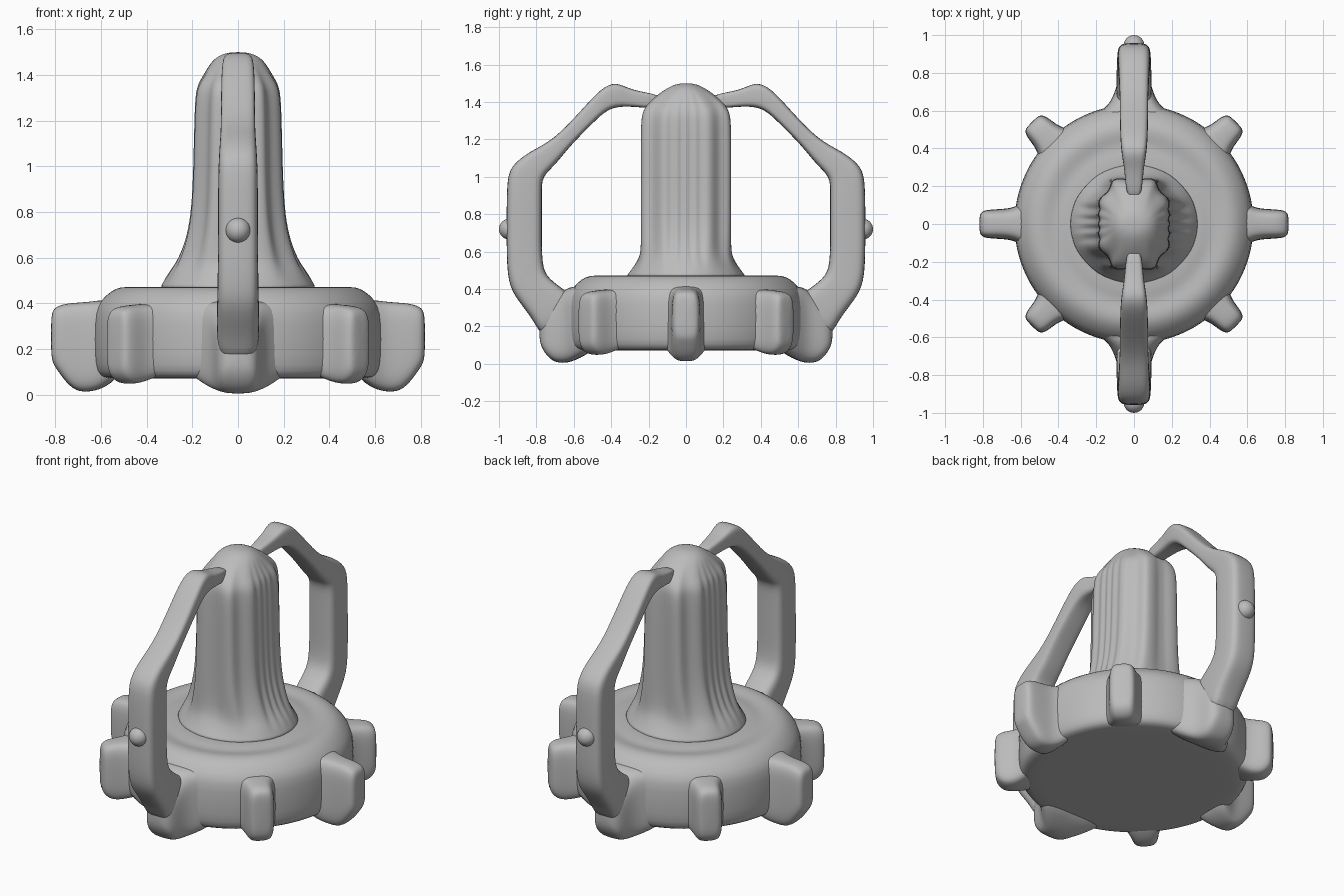
import bpy, bmesh, math
from mathutils import Vector, Matrix

cube = bpy.data.objects.get("Cube")
if cube:
    bpy.data.objects.remove(cube, do_unlink=True)

GREY = (0.5, 0.5, 0.5)
mat = bpy.data.materials.new("plain_grey")
mat.use_nodes = True
mat.diffuse_color = (*GREY, 1)
mat.node_tree.nodes["Principled BSDF"].inputs["Base Color"].default_value = (*GREY, 1)


def finish(name, bm, subdiv, turn=0):
    """Turn a bmesh into a smooth, softened object."""
    bmesh.ops.recalc_face_normals(bm, faces=bm.faces)
    bmesh.ops.rotate(bm, verts=bm.verts, matrix=Matrix.Rotation(math.radians(turn), 3, "Z"))
    mesh = bpy.data.meshes.new(name)
    bm.to_mesh(mesh)
    bm.free()
    mesh.materials.append(mat)
    mesh.shade_smooth()
    obj = bpy.data.objects.new(name, mesh)
    bpy.context.collection.objects.link(obj)
    if subdiv:
        mod = obj.modifiers.new("soften", "SUBSURF")
        mod.levels = mod.render_levels = subdiv
    return obj


def loft(name, rings, subdiv, turn=0):
    """Skin closed rings of points and cap both ends."""
    bm = bmesh.new()
    loops = [[bm.verts.new(p) for p in ring] for ring in rings]
    n = len(loops[0])
    for a, b in zip(loops, loops[1:]):
        for i in range(n):
            j = (i + 1) % n
            bm.faces.new((a[i], a[j], b[j], b[i]))
    bm.faces.new(loops[0])
    bm.faces.new(loops[-1])
    return finish(name, bm, subdiv, turn)


def soft_box(centre, u, v, count=16):
    """Rounded-rectangle ring spanned by half axes u and v."""
    pts = []
    for i in range(count):
        a = 2 * math.pi * (i + 0.5) / count
        c, s = math.cos(a), math.sin(a)
        pts.append(centre + u * math.copysign(abs(c) ** 0.5, c)
                   + v * math.copysign(abs(s) ** 0.5, s))
    return pts


def lug(name, stations, turn):
    """Radial lug from (radius, bottom, top, half width) stations."""
    rings = [soft_box(Vector((r, 0, (lo + hi) / 2)), Vector((0, w, 0)),
                      Vector((0, 0, (hi - lo) / 2))) for r, lo, hi, w in stations]
    return loft(name, rings, 2, turn)


# Round base drum
drum = [(0.3, 0.07), (0.56, 0.07), (0.6, 0.075), (0.625, 0.1), (0.635, 0.16),
        (0.635, 0.33), (0.62, 0.39), (0.58, 0.435), (0.54, 0.465), (0.49, 0.475),
        (0.44, 0.462), (0.4, 0.462), (0.36, 0.472), (0.3, 0.472)]
SEG = 48
loft("base_drum", [[(r * math.cos(2 * math.pi * i / SEG), r * math.sin(2 * math.pi * i / SEG), z)
                    for i in range(SEG)] for r, z in drum], 1)

# Lugs around the drum
side_lug = [(0.5, 0.09, 0.4, 0.15), (0.58, 0.03, 0.42, 0.12), (0.64, 0.01, 0.41, 0.085),
            (0.71, 0.01, 0.405, 0.08), (0.76, 0.06, 0.4, 0.077), (0.8, 0.12, 0.385, 0.072),
            (0.82, 0.15, 0.36, 0.05)]
corner_lug = [(0.5, 0.1, 0.4, 0.17), (0.6, 0.06, 0.4, 0.11), (0.65, 0.045, 0.395, 0.085),
              (0.71, 0.045, 0.39, 0.078), (0.75, 0.08, 0.375, 0.068), (0.765, 0.12, 0.34, 0.045)]
handle_foot = [(0.45, 0.09, 0.41, 0.3), (0.58, 0.02, 0.42, 0.2), (0.64, 0.0, 0.41, 0.125),
               (0.71, 0.005, 0.34, 0.1), (0.76, 0.06, 0.26, 0.085), (0.785, 0.12, 0.22, 0.05)]
for side, turn in (("left", 0), ("right", 180)):
    lug(side + "_lug", side_lug, turn)
for name, turn in (("back_left", 45), ("back_right", 135), ("front_right", 225), ("front_left", 315)):
    lug(name + "_lug", corner_lug, turn)
for end, turn in (("back", 90), ("front", 270)):
    lug(end + "_handle_foot", handle_foot, turn)

# Ribbed column: one quarter of its section, mirrored
quarter = [(1, 0), (0.9, 0.1), (1, 0.2), (0.9, 0.32), (0.98, 0.44), (0.9, 0.6),
           (0.66, 0.72), (0.62, 0.93), (0.5, 1), (0.28, 1), (0.12, 0.96), (0, 0.96)]
half = quarter + [(-x, y) for x, y in quarter[-2::-1]]
section = half + [(x, -y) for x, y in half[-2:0:-1]]
# height, half width, half depth, roundness
levels = [(0.45, 0.35, 0.335, 1), (0.48, 0.335, 0.31, 1), (0.53, 0.31, 0.275, 0.8),
          (0.58, 0.275, 0.25, 0.4), (0.65, 0.245, 0.243, 0.1), (0.75, 0.218, 0.242, 0),
          (0.9, 0.205, 0.242, 0), (1.1, 0.2, 0.242, 0), (1.29, 0.195, 0.242, 0),
          (1.35, 0.185, 0.235, 0.2), (1.39, 0.16, 0.21, 0.5), (1.43, 0.135, 0.165, 0.8),
          (1.465, 0.11, 0.115, 1), (1.49, 0.075, 0.07, 1), (1.5, 0.03, 0.03, 1)]
rings = []
for z, hx, hy, k in levels:
    ring = []
    for x, y in section:
        size = 1 + (1 / math.hypot(x, y) - 1) * k
        ring.append((x * size * hx, y * size * hy, z))
    rings.append(ring)
loft("ribbed_column", rings, 2)

# Handles: outer edge, inner edge (radius, height) and half width
arc = [(0.12, 1.44, 0.12, 1.36, 0.04), (0.29, 1.46, 0.29, 1.375, 0.05),
       (0.37, 1.51, 0.35, 1.375, 0.065), (0.45, 1.48, 0.42, 1.36, 0.072),
       (0.56, 1.355, 0.49, 1.295, 0.075), (0.71, 1.195, 0.62, 1.165, 0.075),
       (0.83, 1.14, 0.7, 1.06, 0.08), (0.94, 1.06, 0.77, 1.0, 0.085),
       (0.96, 0.97, 0.77, 0.92, 0.088), (0.96, 0.72, 0.77, 0.72, 0.088),
       (0.96, 0.46, 0.77, 0.53, 0.09), (0.92, 0.36, 0.74, 0.455, 0.092),
       (0.81, 0.23, 0.62, 0.38, 0.095), (0.77, 0.12, 0.54, 0.28, 0.09)]
for end, turn in (("back", 90), ("front", 270)):
    rings = []
    for ro, zo, ri, zi, w in arc:
        outer, inner = Vector((ro, 0, zo)), Vector((ri, 0, zi))
        rings.append(soft_box((outer + inner) / 2, Vector((0, w, 0)), (outer - inner) / 2))
    loft(end + "_handle", rings, 2, turn)

    # Small round button on the outside of the handle
    bm = bmesh.new()
    bmesh.ops.create_uvsphere(bm, u_segments=24, v_segments=16, radius=0.055)
    bmesh.ops.translate(bm, verts=bm.verts, vec=(0.945, 0, 0.72))
    finish(end + "_handle_button", bm, 0, turn)
